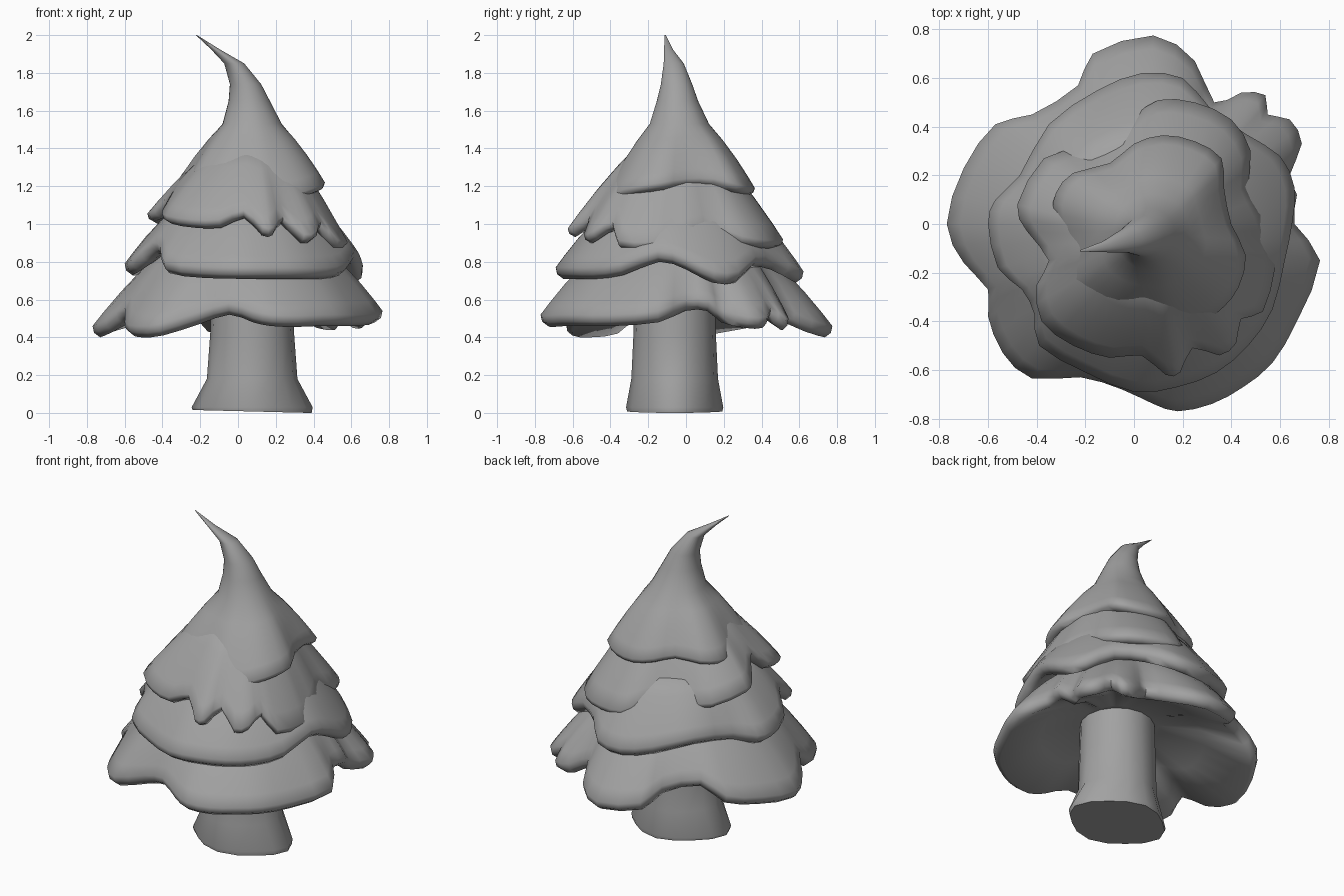
import bpy, bmesh
from math import sin, cos, pi
from mathutils import Vector as V

# Mid grey shared by every part
grey = bpy.data.materials.new("mid_grey")
grey.diffuse_color = (0.36, 0.36, 0.36, 1)


def loft(name, rings, angle=75):
    """Skin a list of equal-length closed rings and cap both ends."""
    bm = bmesh.new()
    vr = [[bm.verts.new(p) for p in r] for r in rings]
    n = len(vr[0])
    for a, b in zip(vr, vr[1:]):
        for i in range(n):
            j = (i + 1) % n
            bm.faces.new((a[i], a[j], b[j], b[i]))
    bm.faces.new(vr[0])
    bm.faces.new(vr[-1])
    bmesh.ops.recalc_face_normals(bm, faces=bm.faces)
    me = bpy.data.meshes.new(name)
    bm.to_mesh(me)
    bm.free()
    me.materials.append(grey)
    ob = bpy.data.objects.new(name, me)
    bpy.context.collection.objects.link(ob)
    bpy.ops.object.select_all(action='DESELECT')
    bpy.context.view_layer.objects.active = ob
    ob.select_set(True)
    bpy.ops.object.shade_smooth_by_angle(angle=angle * pi / 180)
    return ob


def smooth_rim(pts, sub=2):
    """Closed Catmull-Rom curve through the rim points."""
    p = [V(q) for q in pts]
    n, out = len(p), []
    for i in range(n):
        a, b, c, d = p[i - 1], p[i], p[(i + 1) % n], p[(i + 2) % n]
        for k in range(sub):
            t = k / sub
            out.append(0.5 * (2 * b + (c - a) * t + (2 * a - 5 * b + 4 * c - d) * t * t
                              + (3 * b - a - 3 * c + d) * t ** 3))
    return out


def foliage(name, rim, collars, under, lip=0.06):
    """Skirt of foliage: collar rings (x, y, z, r) flaring to a wavy lipped rim."""
    rim = smooth_rim(rim)
    x, y, z, r = collars[-1]
    dirs = [V((p.x - x, p.y - y, 0)).normalized() for p in rim]

    def collar(c):
        return [V(c[:3]) + d * c[3] for d in dirs]
    rings = [collar(c) for c in collars]
    last = rings[-1]
    edge = [p + V((0, 0, lip)) for p in rim]
    for t in (0.3, 0.6, 0.85):
        rings.append([a.lerp(b, t) + V((0, 0, 0.08 * t * (1 - t))) for a, b in zip(last, edge)])
    rings.append(edge)
    rings.append([p - d * 0.008 + V((0, 0, lip * 0.4)) for p, d in zip(rim, dirs)])
    rings.append([p - d * 0.04 for p, d in zip(rim, dirs)])
    inner = collar(under)
    rings.append([p.lerp(q, 0.5) + V((0, 0, 0.03)) for p, q in zip(rings[-1], inner)])
    rings.append(inner)
    return loft(name, rings)


# Trunk with a flared, slightly uneven foot
trunk = []
for z, rx, ry, w in ((0.0, .30, .24, .05), (0.03, .305, .245, .05), (0.18, .235, .225, .02),
                     (0.42, .222, .218, 0), (0.75, .21, .21, 0)):
    ring = []
    for i in range(16):
        a = 2 * pi * i / 16
        k = 1 + w * cos(4 * a)
        tilt = 0.015 * (1 - cos(a)) / 2 if z < 0.02 else 0
        ring.append(V((0.075 + rx * k * cos(a), -0.06 + ry * k * sin(a), z + tilt)))
    trunk.append(ring)
loft("trunk", trunk, 50)

# Bottom skirt
foliage("foliage_bottom", [
    (.66, 0, .54), (.67, .12, .54), (.64, .2, .48), (.69, .33, .45), (.64, .43, .45),
    (.55, .45, .5), (.54, .53, .44), (.44, .54, .45), (.33, .5, .5), (.25, .67, .43),
    (.08, .775, .40), (-.17, .7, .43), (-.23, .57, .5), (-.42, .45, .55), (-.57, .41, .47),
    (-.7, .23, .43), (-.77, 0, .40), (-.7, -.16, .43), (-.6, -.27, .50), (-.6, -.38, .42),
    (-.54, -.53, .40), (-.42, -.635, .41), (-.22, -.63, .47), (-.05, -.68, .52),
    (.08, -.74, .48), (.18, -.77, .46), (.32, -.74, .455), (.45, -.67, .46),
    (.57, -.57, .46), (.67, -.4, .46), (.765, -.15, .48)],
    [(.04, -.03, .86, .44)], (.07, -.05, .64, .23))

# Second skirt
foliage("foliage_lower_middle", [
    (.65, 0, .76), (.66, .15, .69), (.6, .28, .69), (.46, .37, .77), (.31, .48, .76),
    (.2, .6, .7), (.03, .62, .69), (-.15, .55, .72), (-.35, .41, .78), (-.47, .2, .76),
    (-.57, .1, .73), (-.6, 0, .73), (-.56, -.18, .75), (-.46, -.27, .84), (-.41, -.37, .82),
    (-.39, -.5, .74), (-.2, -.61, .715), (0, -.69, .71), (.18, -.67, .71),
    (.34, -.61, .71), (.47, -.5, .71), (.57, -.35, .73), (.62, -.15, .8)],
    [(.05, -.03, 1.1, .37)], (.05, -.03, .86, .32))

# Third skirt with pointed drips at the front
foliage("foliage_upper_middle", [
    (.53, .04, .92), (.47, .16, .94), (.48, .3, .89), (.4, .43, .87), (.25, .5, .87),
    (.1, .51, .88), (0, .44, .93), (-.09, .36, .95), (-.22, .31, .94), (-.37, .27, .96),
    (-.48, .08, 1.01), (-.44, -.03, 1.03), (-.35, -.15, 1.12), (-.4, -.25, 1.03),
    (-.38, -.4, 1.0), (-.25, -.5, .98), (-.1, -.55, .98), (.03, -.54, 1.03),
    (.13, -.62, .94), (.19, -.61, .94), (.24, -.51, 1.0), (.35, -.54, .90),
    (.42, -.49, .92), (.44, -.39, .97), (.53, -.36, .87), (.58, -.18, .86), (.57, -.08, .86)],
    [(.07, -.06, 1.4, .21)], (.05, -.03, 1.08, .24), lip=0.045)

# Cap with bent tip; its front edge melts into the skirt below
foliage("foliage_top", [
    (.4, 0, 1.2), (.37, .15, 1.2), (.36, .27, 1.17), (.25, .34, 1.15), (.12, .365, 1.15),
    (0, .33, 1.17), (-.1, .25, 1.19), (-.25, .21, 1.18), (-.32, .13, 1.17), (-.33, .04, 1.17),
    (-.27, -.1, 1.2), (-.27, -.25, 1.17), (-.21, -.34, 1.14), (-.1, -.39, 1.14),
    (.04, -.4, 1.15), (.13, -.43, 1.12), (.2, -.41, 1.14), (.3, -.39, 1.12),
    (.37, -.34, 1.14), (.43, -.26, 1.16), (.46, -.13, 1.18)],
    [(-.22, -.11, 2.0, .003), (-.12, -.093, 1.925, .023), (-.02, -.065, 1.85, .053),
     (.04, -.05, 1.74, .083), (.06, -.045, 1.65, .11), (.075, -.035, 1.53, .157)],
    (.06, -.04, 1.3, .16), lip=0.04)
